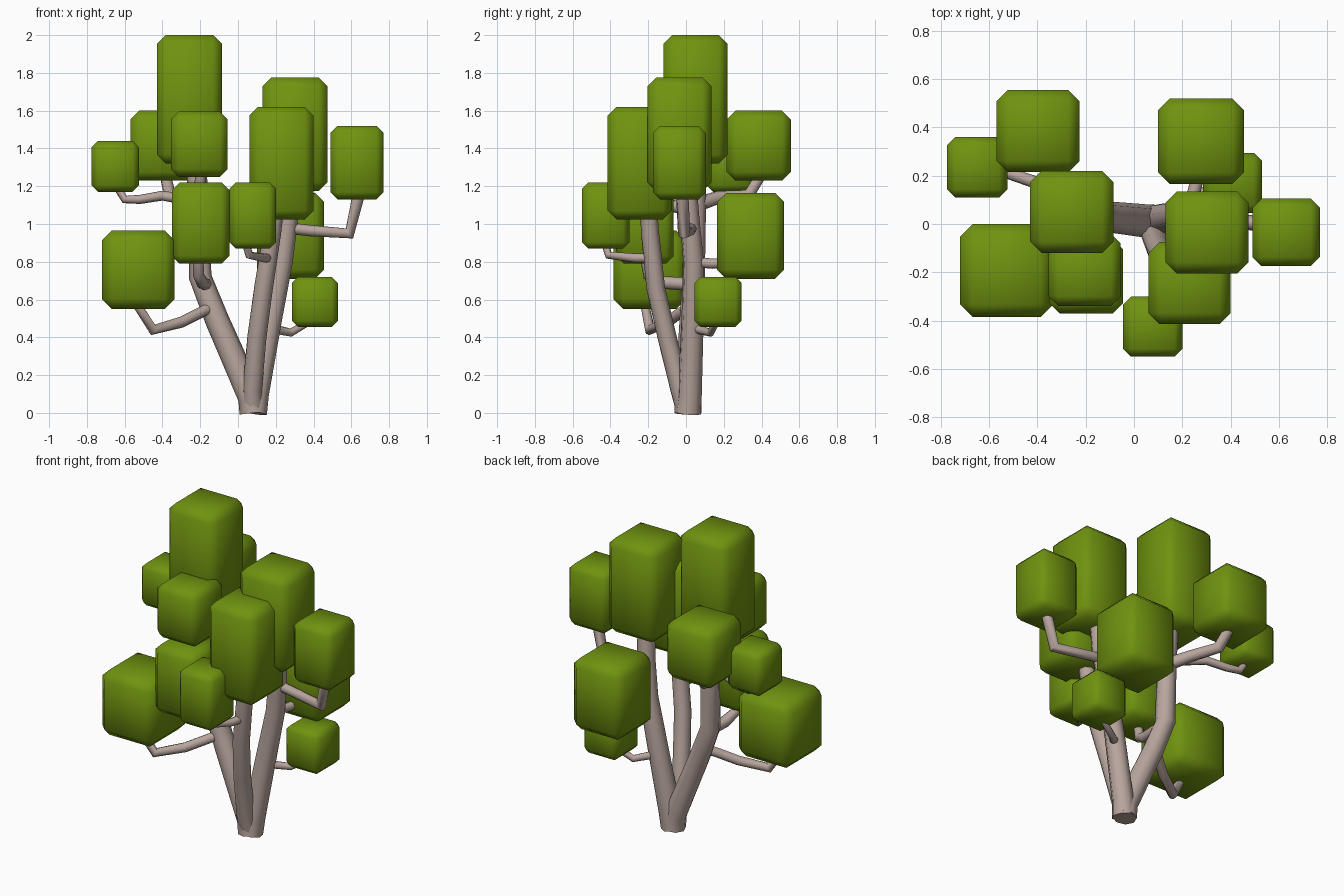
import bpy


def material(name, color):
    m = bpy.data.materials.new(name)
    m.diffuse_color = (*color, 1)
    return m


bark = material("bark", (0.48, 0.38, 0.34))
leaf = material("leaf", (0.16, 0.29, 0.005))


# Tapered tube along a polyline of (x, y, z, radius)
def tube(name, pts, res=2):
    cu = bpy.data.curves.new(name, 'CURVE')
    cu.dimensions = '3D'
    cu.bevel_depth = 1.0
    cu.bevel_resolution = res
    cu.use_fill_caps = True
    sp = cu.splines.new('POLY')
    sp.points.add(len(pts) - 1)
    for p, (x, y, z, r) in zip(sp.points, pts):
        p.co = (x, y, z, 1)
        p.radius = r
    ob = bpy.data.objects.new(name, cu)
    bpy.context.collection.objects.link(ob)
    bpy.ops.object.select_all(action='DESELECT')
    ob.select_set(True)
    bpy.context.view_layer.objects.active = ob
    bpy.ops.object.convert(target='MESH')
    ob = bpy.context.object
    ob.data.materials.clear()
    ob.data.materials.append(bark)
    bpy.ops.object.shade_smooth_by_angle(angle=0.9)


# Chamfered, soft-shaded foliage block from its extents
def block(name, x0, x1, y0, y1, z0, z1):
    bpy.ops.mesh.primitive_cube_add(
        size=1, location=((x0 + x1) / 2, (y0 + y1) / 2, (z0 + z1) / 2))
    ob = bpy.context.object
    ob.name = name
    ob.scale = (x1 - x0, y1 - y0, z1 - z0)
    bpy.ops.object.transform_apply(location=False, rotation=False, scale=True)
    b = ob.modifiers.new("chamfer", 'BEVEL')
    b.width = 0.135 * (x1 - x0)
    b.segments = 1
    bpy.ops.object.modifier_apply(modifier="chamfer")
    ob.data.materials.append(leaf)
    bpy.ops.object.shade_smooth()


# Three main limbs rising from a shared base
tube("left_limb", [(0.08, 0.01, 0, 0.072), (0.07, 0.01, 0.08, 0.07), (-0.11, 0.03, 0.49, 0.064),
                   (-0.2, 0.04, 0.72, 0.06), (-0.205, 0.05, 1.1, 0.056), (-0.23, 0.05, 1.4, 0.05)])
tube("right_limb", [(0.085, 0.01, 0, 0.07), (0.1, 0.02, 0.1, 0.065), (0.175, 0.035, 0.5, 0.06),
                    (0.235, 0.04, 0.8, 0.056), (0.265, 0.02, 1.02, 0.053), (0.28, 0, 1.3, 0.05)])
tube("front_limb", [(0.08, 0, 0.02, 0.055), (0.075, -0.03, 0.12, 0.052), (0.1, -0.1, 0.4, 0.051),
                    (0.135, -0.16, 0.66, 0.05), (0.18, -0.19, 0.95, 0.048), (0.2, -0.2, 1.1, 0.046)])

# Side branches carrying the smaller blocks
branches = {
    "back_left": [(-0.2, 0.05, 1.1, 0.04), (-0.29, 0.17, 1.14, 0.035),
                  (-0.36, 0.33, 1.15, 0.034), (-0.39, 0.41, 1.28, 0.03)],
    "far_left": [(-0.22, 0.08, 1.12, 0.03), (-0.4, 0.17, 1.15, 0.026), (-0.52, 0.21, 1.13, 0.024),
                 (-0.6, 0.23, 1.13, 0.022), (-0.65, 0.235, 1.21, 0.02)],
    "low_left": [(-0.14, 0.02, 0.56, 0.03), (-0.2, -0.03, 0.53, 0.03), (-0.3, -0.1, 0.48, 0.03),
                 (-0.45, -0.19, 0.44, 0.03), (-0.54, -0.22, 0.58, 0.024)],
    "front_left": [(-0.17, 0.04, 0.68, 0.035), (-0.19, -0.12, 0.69, 0.034),
                   (-0.21, -0.2, 0.73, 0.03), (-0.21, -0.22, 0.85, 0.028)],
    "upper_front_left": [(-0.2, 0.04, 1.08, 0.035), (-0.2, -0.11, 1.1, 0.033),
                         (-0.2, -0.18, 1.16, 0.03), (-0.2, -0.19, 1.3, 0.028)],
    "front": [(0.16, -0.17, 0.82, 0.026), (0.14, -0.27, 0.82, 0.024),
              (0.06, -0.41, 0.835, 0.022), (0.04, -0.43, 0.9, 0.02)],
    "right": [(0.25, 0.03, 0.98, 0.03), (0.38, 0.02, 0.965, 0.03),
              (0.59, -0.01, 0.95, 0.033), (0.64, -0.02, 1.16, 0.033)],
    "back_right": [(0.23, 0.04, 0.8, 0.028), (0.25, 0.14, 0.79, 0.027), (0.28, 0.25, 0.8, 0.025)],
    "low_right": [(0.16, 0.03, 0.47, 0.024), (0.21, 0.07, 0.44, 0.024),
                  (0.28, 0.13, 0.425, 0.022), (0.39, 0.165, 0.49, 0.018)],
}
for name, pts in branches.items():
    tube(name + "_branch", pts)

# Foliage blocks: x0, x1, y0, y1, z0, z1
blocks = {
    "top": (-0.43, -0.085, -0.12, 0.22, 1.32, 2.0),
    "back_left": (-0.57, -0.225, 0.215, 0.555, 1.23, 1.6),
    "far_left": (-0.775, -0.525, 0.11, 0.36, 1.17, 1.44),
    "upper_front_left": (-0.355, -0.055, -0.34, -0.04, 1.25, 1.595),
    "front_left": (-0.35, -0.045, -0.37, -0.065, 0.79, 1.22),
    "low_left": (-0.72, -0.335, -0.385, 0, 0.55, 0.965),
    "front": (-0.045, 0.2, -0.55, -0.3, 0.87, 1.22),
    "front_right": (0.06, 0.4, -0.415, -0.075, 1.025, 1.62),
    "upper_right": (0.13, 0.475, -0.205, 0.135, 1.175, 1.775),
    "right": (0.49, 0.77, -0.175, 0.105, 1.13, 1.52),
    "back_right": (0.1, 0.455, 0.165, 0.52, 0.71, 1.165),
    "low_right": (0.285, 0.53, 0.045, 0.295, 0.455, 0.72),
}
for name, ext in blocks.items():
    block(name + "_foliage", *ext)
